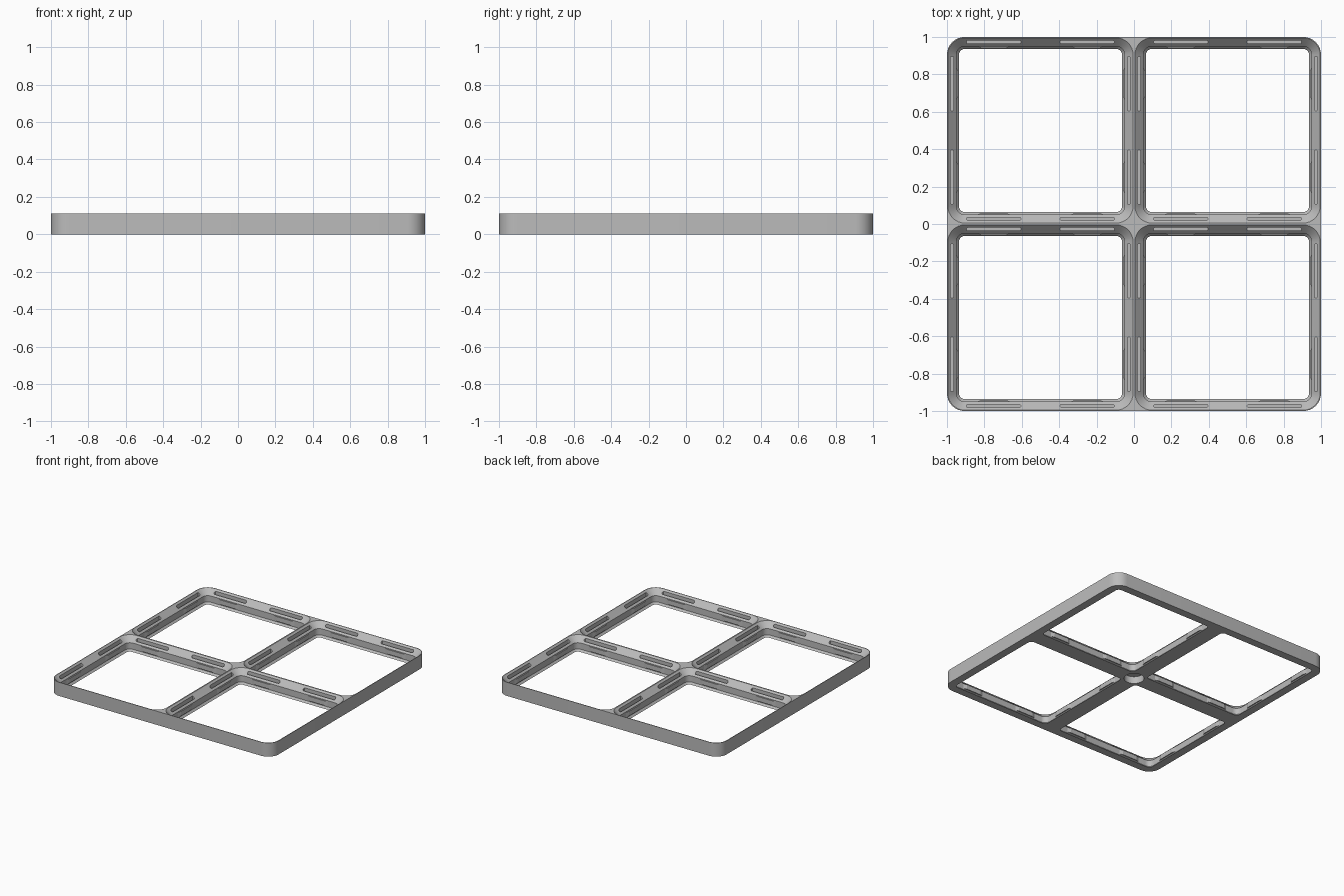
import bpy, bmesh, math
from mathutils import Matrix

if "Cube" in bpy.data.objects:
    bpy.data.objects.remove(bpy.data.objects["Cube"])

H = 0.111          # plate height
R = 0.095          # outer corner radius
CELLS = [(x, y) for x in (-0.5, 0.5) for y in (-0.5, 0.5)]

grey = bpy.data.materials.new("light_grey")
grey.diffuse_color = (0.5, 0.5, 0.5, 1)
grey.use_nodes = True
grey.node_tree.nodes["Principled BSDF"].inputs["Base Color"].default_value = grey.diffuse_color


def rounded_square(half, radius, steps=8):
    pts = []
    for k, (sx, sy) in enumerate([(1, 1), (-1, 1), (-1, -1), (1, -1)]):
        for i in range(steps + 1):
            a = math.pi / 2 * (k + i / steps)
            pts.append((sx * (half - radius) + radius * math.cos(a),
                        sy * (half - radius) + radius * math.sin(a)))
    return pts


def loft(bm, sections, matrix=Matrix()):
    """Closed solid through a list of (outline, z) sections."""
    rings = [[bm.verts.new(matrix @ Matrix.Translation((x, y, z)).to_translation())
              for x, y in pts] for pts, z in sections]
    bm.faces.new(rings[0][::-1])
    bm.faces.new(rings[-1])
    for a, b in zip(rings, rings[1:]):
        for i in range(len(a)):
            j = (i + 1) % len(a)
            bm.faces.new((a[i], a[j], b[j], b[i]))


def make(name, bm):
    bmesh.ops.recalc_face_normals(bm, faces=bm.faces)
    mesh = bpy.data.meshes.new(name)
    bm.to_mesh(mesh)
    bm.free()
    mesh.materials.append(grey)
    ob = bpy.data.objects.new(name, mesh)
    bpy.context.collection.objects.link(ob)
    return ob


def wall_frames():
    """Local frames at each spring: x along the wall, y inward from cell edge."""
    for cx, cy in CELLS:
        for k in range(4):
            for s in (-0.25, 0.25):
                yield (Matrix.Translation((cx, cy, 0))
                       @ Matrix.Rotation(k * math.pi / 2, 4, 'Z')
                       @ Matrix.Translation((s, -0.5, 0)))


# Solid plate with rounded corners
bm = bmesh.new()
outline = rounded_square(1.0, R)
loft(bm, [(outline, 0), (outline, H)])
plate = make("grid_frame", bm)

# Four stepped openings: lower chamfer, upright wall, upper chamfer
bm = bmesh.new()
steps = [(0.064, -0.02), (0.064, 0), (0.05, 0.0155),
         (0.05, 0.066), (0.005, H), (0.005, H + 0.02)]
for cx, cy in CELLS:
    loft(bm, [(rounded_square(0.5 - i, R - i), z) for i, z in steps],
         Matrix.Translation((cx, cy, 0)))
openings = make("opening_cutter", bm)

# Round-ended slots behind each spring wall
bm = bmesh.new()
r, half = 0.009, 0.145
slot = []
for side in (1, -1):
    for i in range(7):
        a = -math.pi / 2 + math.pi * i / 6
        slot.append((side * (half - r + r * math.cos(a)),
                     0.027 + side * r * math.sin(a)))
for m in wall_frames():
    loft(bm, [(slot, 0.03), (slot, H + 0.02)], m)
slots = make("slot_cutter", bm)

# Blind round pocket under the centre
bm = bmesh.new()
circle = [(0.074 * math.cos(math.tau * i / 32), 0.074 * math.sin(math.tau * i / 32))
          for i in range(32)]
loft(bm, [(circle, -0.02), (circle, 0.057)])
pocket = make("pocket_cutter", bm)

cutters = [openings, slots, pocket]
for c in cutters:
    c.hide_render = True
    mod = plate.modifiers.new(c.name, 'BOOLEAN')
    mod.operation = 'DIFFERENCE'
    mod.solver = 'EXACT'
    mod.object = c
bpy.context.view_layer.update()
dg = bpy.context.evaluated_depsgraph_get()
cut_mesh = bpy.data.meshes.new_from_object(plate.evaluated_get(dg))
plate.modifiers.clear()
plate.data = cut_mesh
for c in cutters:
    bpy.data.objects.remove(c)

# Tapered snap ridges on the spring walls
bm = bmesh.new()
ridge = [(-0.09, 0.045), (0.09, 0.045), (0.09, 0.05), (0.065, 0.059),
         (-0.065, 0.059), (-0.09, 0.05)]
for m in wall_frames():
    loft(bm, [(ridge, 0.024), (ridge, 0.062)], m)
make("snap_ridges", bm)

# Smooth the rounded corners, keep edges crisp
bpy.ops.object.select_all(action='DESELECT')
plate.select_set(True)
bpy.context.view_layer.objects.active = plate
bpy.ops.object.shade_smooth_by_angle(angle=math.radians(25))
